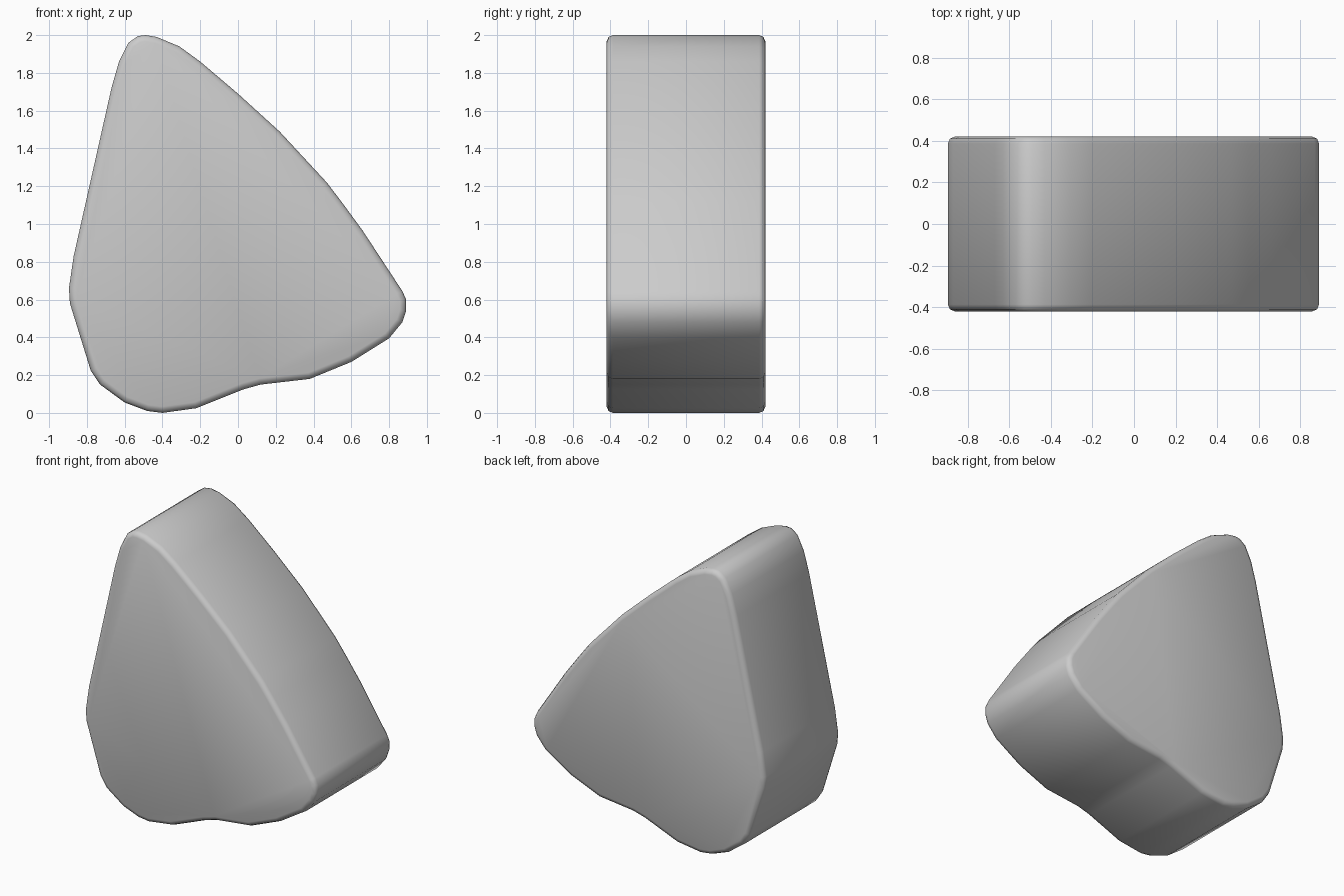
import bpy, bmesh

if "Cube" in bpy.data.objects:
    bpy.data.objects.remove(bpy.data.objects["Cube"])

# Outline of the rounded triangular block, clockwise from the top (x, z)
OUTLINE = [(-0.49, 2.0), (-0.43, 1.99), (-0.31, 1.94), (-0.2, 1.86), (0, 1.69),
           (0.22, 1.49), (0.47, 1.22), (0.55, 1.115), (0.66, 0.965), (0.87, 0.645),
           (0.89, 0.60), (0.89, 0.54), (0.87, 0.48), (0.8, 0.395), (0.6, 0.27),
           (0.38, 0.18), (0.12, 0.15), (0.03, 0.125), (-0.22, 0.025), (-0.4, 0.0),
           (-0.48, 0.01), (-0.6, 0.055), (-0.73, 0.15), (-0.78, 0.225), (-0.89, 0.58),
           (-0.895, 0.66), (-0.87, 0.83), (-0.67, 1.72), (-0.63, 1.86), (-0.58, 1.96),
           (-0.53, 1.995)]
HALF_DEPTH = 0.42

# Extrude the outline from front to back
bm = bmesh.new()
front = bm.faces.new([bm.verts.new((x, -HALF_DEPTH, z)) for x, z in OUTLINE])
res = bmesh.ops.extrude_face_region(bm, geom=[front], use_keep_orig=True)
back = [v for v in res["geom"] if isinstance(v, bmesh.types.BMVert)]
bmesh.ops.translate(bm, verts=back, vec=(0, 2 * HALF_DEPTH, 0))
bmesh.ops.recalc_face_normals(bm, faces=bm.faces)

# Soften the front and back rims
rims = [e for e in bm.edges if abs(e.verts[0].co.y - e.verts[1].co.y) < 1e-4]
bmesh.ops.bevel(bm, geom=rims, offset=0.033, segments=2, profile=0.5,
                affect='EDGES', clamp_overlap=True)
bmesh.ops.recalc_face_normals(bm, faces=bm.faces)

mesh = bpy.data.meshes.new("rounded_block")
bm.to_mesh(mesh)
bm.free()
mesh.shade_smooth()
block = bpy.data.objects.new("rounded_block", mesh)
bpy.context.collection.objects.link(block)
